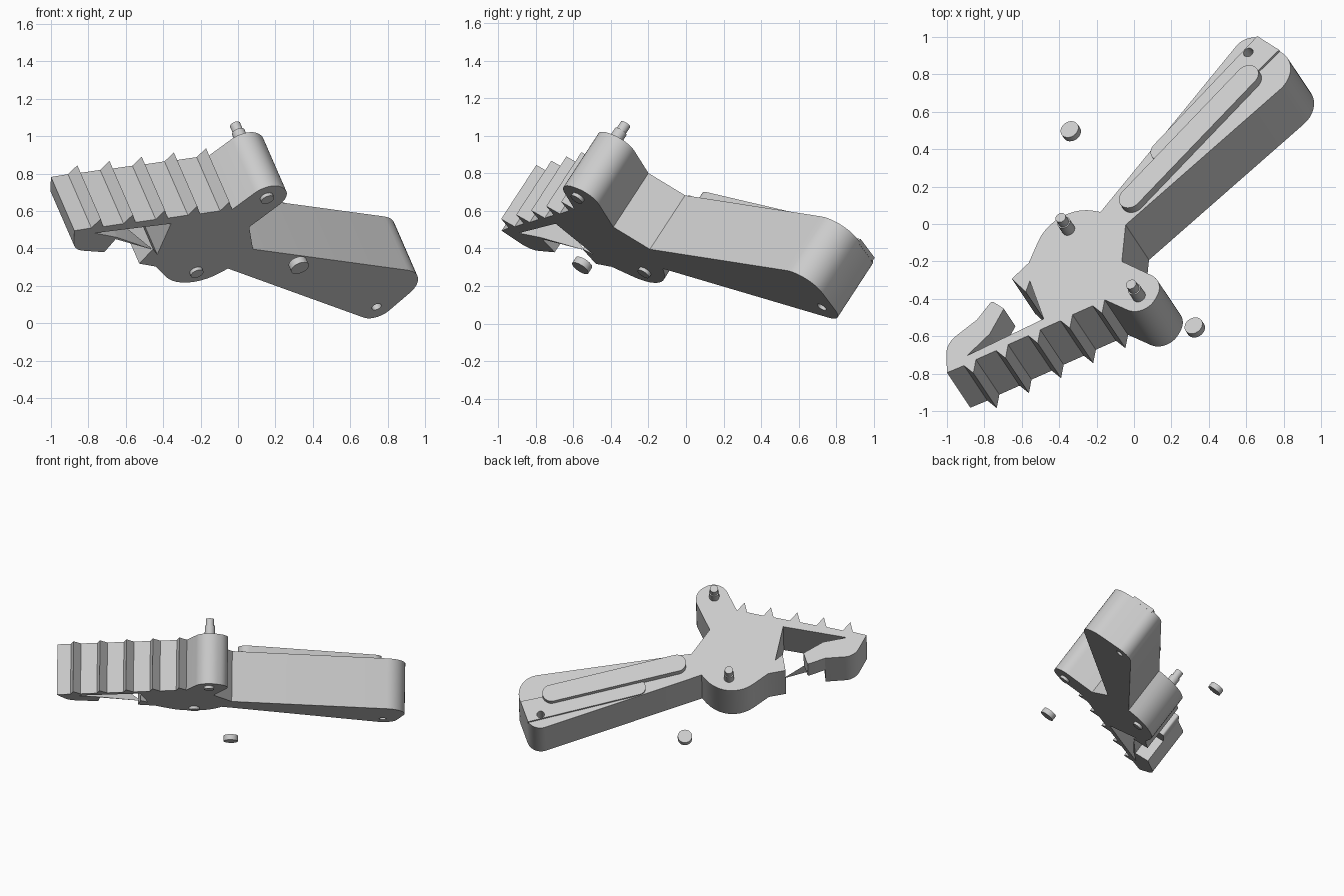
import bpy
import bmesh
import math
from mathutils import Vector, Matrix

cube = bpy.data.objects.get("Cube")
if cube:
    bpy.data.objects.remove(cube, do_unlink=True)

# One plain grey for the whole mechanism
grey = bpy.data.materials.new("light grey")
grey.use_nodes = True
grey.diffuse_color = (0.6, 0.6, 0.6, 1)
grey.node_tree.nodes["Principled BSDF"].inputs["Base Color"].default_value = (0.6, 0.6, 0.6, 1)

# Tilted working plane: local z = 0 is the upper face of the body
NORMAL = Vector((-0.343, 0.513, 0.787)).normalized()
ORIGIN = NORMAL * 0.55
FRAME = NORMAL.to_track_quat('Z', 'Y').to_matrix()
PLACE = Matrix.Translation(ORIGIN) @ FRAME.to_4x4()
DEPTH = 0.365


def plan(x, y):
    """Drop a plan position onto the tilted plane, in its own 2D axes."""
    z = (NORMAL.dot(ORIGIN) - NORMAL.x * x - NORMAL.y * y) / NORMAL.z
    return (FRAME.transposed() @ (Vector((x, y, z)) - ORIGIN)).to_2d()


def rounded(corners, steps=10):
    """Outline from (point, radius) pairs, with arcs at the rounded corners."""
    out = []
    for i, (p, r) in enumerate(corners):
        if not r:
            out.append(p)
            continue
        a = (corners[i - 1][0] - p).normalized()
        b = (corners[(i + 1) % len(corners)][0] - p).normalized()
        half = a.angle(b) / 2
        centre = p + (a + b).normalized() * r / math.sin(half)
        start = p + a * r / math.tan(half) - centre
        end = p + b * r / math.tan(half) - centre
        sweep = math.atan2(start.x * end.y - start.y * end.x, start.dot(end))
        for k in range(steps + 1):
            out.append(centre + Matrix.Rotation(sweep * k / steps, 2) @ start)
    return out


def outline(*points):
    """Plan points (x, y) or (x, y, corner radius) to a local outline."""
    return rounded([(plan(p[0], p[1]), p[2] if len(p) > 2 else 0) for p in points])


def finish(name, bm):
    bmesh.ops.recalc_face_normals(bm, faces=bm.faces)
    mesh = bpy.data.meshes.new(name)
    bm.to_mesh(mesh)
    bm.free()
    mesh.materials.append(grey)
    obj = bpy.data.objects.new(name, mesh)
    bpy.context.collection.objects.link(obj)
    obj.matrix_world = PLACE
    return obj


def prism(name, points, low, high):
    bm = bmesh.new()
    face = bm.faces.new([bm.verts.new((p.x, p.y, low)) for p in points])
    grown = bmesh.ops.extrude_face_region(bm, geom=[face])["geom"]
    tops = [g for g in grown if isinstance(g, bmesh.types.BMVert)]
    bmesh.ops.translate(bm, verts=tops, vec=(0, 0, high - low))
    return finish(name, bm)


def turned(name, centre, *tiers):
    """Stack of cylinders given as (radius, low, high)."""
    bm = bmesh.new()
    for r, low, high in tiers:
        at = Matrix.Translation((centre.x, centre.y, (low + high) / 2))
        bmesh.ops.create_cone(bm, cap_ends=True, segments=24, radius1=r, radius2=r,
                              depth=high - low, matrix=at)
    return finish(name, bm)


# Body: toothed jaw, pivot lobe, handle, round belly, catch block, hook root
teeth = []
for k in range(5):
    for x, y in ((-0.909, -0.757), (-0.859, -0.797), (-0.845, -0.725)):
        teeth.append((x + 0.172 * k, y + 0.08 * k))
body = prism("body", outline(
    (-1.0, -0.795), *teeth,
    (0.056, -0.501, 0.108), (0.168, -0.309, 0.108),
    (-0.065, -0.2), (-0.045, -0.005),
    (0.915, 0.837, 0.15), (0.611, 1.03, 0.1),
    (-0.179, 0.064), (-0.424, 0.107, 0.24), (-0.563, -0.208),
    (-0.653, -0.293), (-0.579, -0.363), (-0.557, -0.304),
    (-0.483, -0.507), (-0.893, -0.704),
    (-0.771, -0.587), (-0.84, -0.512), (-1.005, -0.64, 0.12)), -DEPTH, 0)

# Hook end, only in the upper half of the thickness
prism("hook_tip", outline((-0.771, -0.587), (-0.696, -0.453),
                          (-0.76, -0.411, 0.015), (-0.84, -0.512)), -DEPTH / 2, 0)

# Pointed wedge that runs from the hook towards the catch block
spike = prism("spike", outline((-0.893, -0.704), (-0.589, -0.368), (-0.771, -0.587)),
              -DEPTH, -DEPTH / 2)
tip = plan(-0.589, -0.368)
for v in spike.data.vertices:
    if (v.co.to_2d() - tip).length < 0.01:
        v.co.z = min(v.co.z, 0.01 - DEPTH)

# Thin raised plate on the handle
plate = prism("handle_plate", outline((0.061, 0.363, 0.06), (0.664, 0.997),
                                      (0.781, 0.923), (0.163, 0.32, 0.06)), -0.01, 0.015)

# Hole through plate and handle
drill = turned("hole_cutter", plan(0.616, 0.91), (0.027, -0.6, 0.2))
drill.hide_render = True
for obj in (body, plate):
    cut = obj.modifiers.new("hole", 'BOOLEAN')
    cut.operation = 'DIFFERENCE'
    cut.object = drill
    bpy.context.view_layer.objects.active = obj
    bpy.ops.object.modifier_apply(modifier=cut.name)
bpy.data.objects.remove(drill, do_unlink=True)

# Round-ended clip along the handle
a, b = plan(-0.003, 0.117), plan(0.621, 0.768)
r = 0.065
along = (b - a).normalized() * r
across = Vector((-along.y, along.x))
prism("clip", rounded([(p, r * 0.99) for p in (
    a - along - across, b + along - across,
    b + along + across, a - along + across)]), -0.01, 0.05)

# Stepped pins through the lobe and the belly
for name, x, y in (("lobe_pin", 0.027, -0.386), ("belly_pin", -0.35, -0.03)):
    turned(name, plan(x, y), (0.036, -DEPTH - 0.02, 0.075), (0.029, 0.075, 0.125))

# Two loose caps beside the body
for name, where in (("upper_cap", (-0.338, 0.496, 0.3)), ("lower_cap", (0.325, -0.553, 0.31))):
    cap = turned(name, Vector((0, 0)), (0.051, -0.02, 0.02))
    cap.matrix_world = Matrix.Translation(where) @ FRAME.to_4x4()

# Smooth the curved walls, keep the edges crisp
bpy.ops.object.select_all(action='DESELECT')
for obj in bpy.context.collection.objects:
    if obj.type == 'MESH' and grey.name in obj.data.materials:
        obj.select_set(True)
        bpy.context.view_layer.objects.active = obj
bpy.ops.object.shade_smooth_by_angle(angle=math.radians(30))
